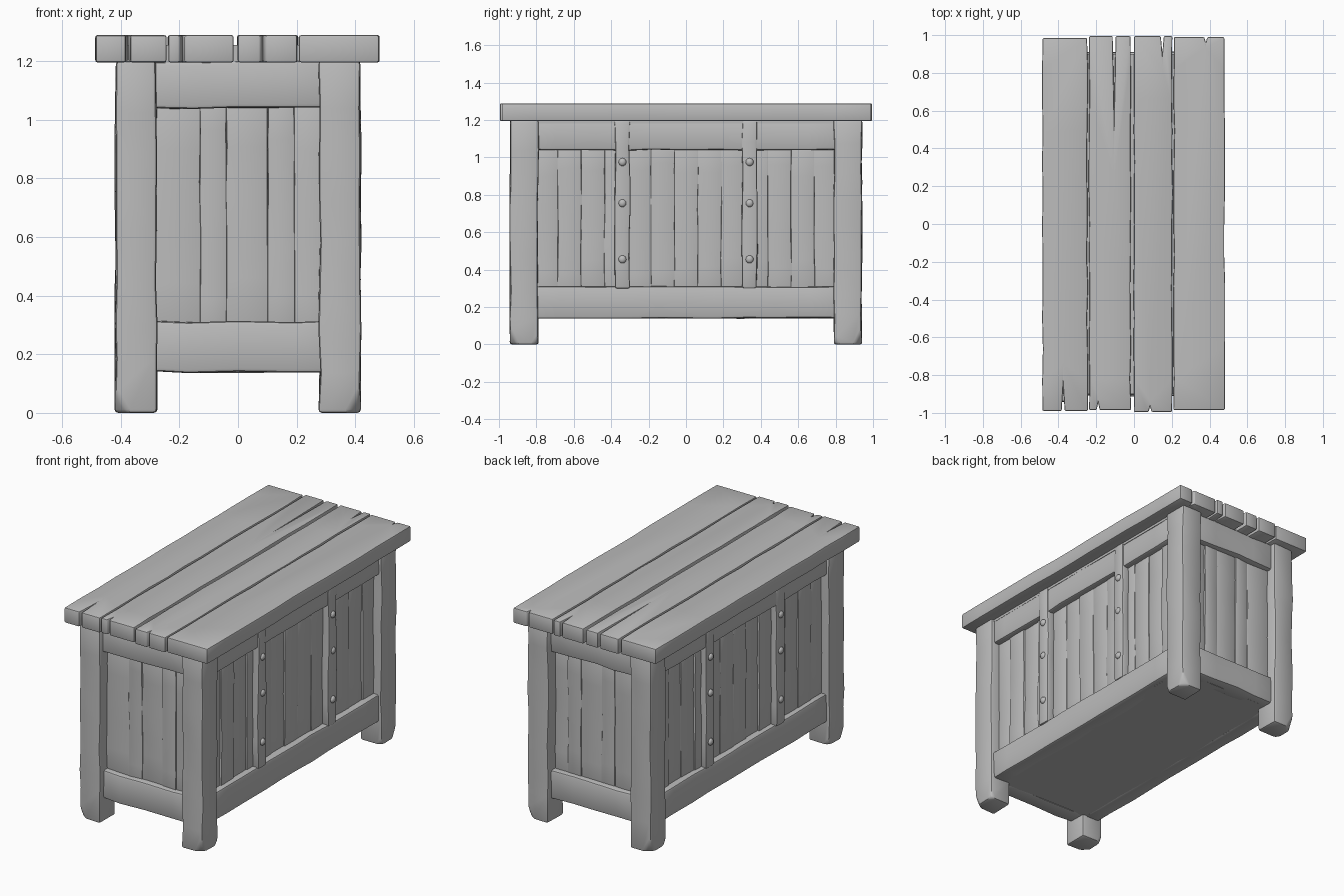
import bpy, bmesh, math, random
from mathutils import Vector

random.seed(7)
cube = bpy.data.objects.get("Cube")
if cube:
    bpy.data.objects.remove(cube, do_unlink=True)

wood = bpy.data.materials.new("plain grey wood")
wood.use_nodes = True
GREY = (0.5, 0.5, 0.5, 1)
wood.diffuse_color = GREY
wood.node_tree.nodes["Principled BSDF"].inputs["Base Color"].default_value = GREY


def finish(name, bm, bevel):
    """Soften the hard edges, shade smooth and link the part."""
    bmesh.ops.recalc_face_normals(bm, faces=bm.faces)
    if bevel:
        hard = [e for e in bm.edges if len(e.link_faces) == 2
                and e.calc_face_angle(0) > math.radians(40)]
        bmesh.ops.bevel(bm, geom=hard, offset=bevel, segments=2, profile=0.5,
                        affect='EDGES', clamp_overlap=True)
    mesh = bpy.data.meshes.new(name)
    bm.to_mesh(mesh)
    bm.free()
    mesh.shade_smooth()
    mesh.set_sharp_from_angle(angle=math.radians(40))
    mesh.materials.append(wood)
    obj = bpy.data.objects.new(name, mesh)
    bpy.context.scene.collection.objects.link(obj)
    return obj


def timber(name, lo, hi, wobble=0.004, bevel=0.012, chips=()):
    """Worn box: sliced along its length, jittered, with corners knocked off."""
    lo, hi = Vector(lo), Vector(hi)
    size, mid = hi - lo, (lo + hi) / 2
    bm = bmesh.new()
    bmesh.ops.create_cube(bm, size=1)
    for v in bm.verts:
        v.co = mid + Vector(a * b for a, b in zip(v.co, size))
    axis = max(range(3), key=lambda i: size[i])
    normal = Vector((0, 0, 0))
    normal[axis] = 1
    cuts = max(2, round(size[axis] / 0.16))
    for i in range(1, cuts):
        at = lo + size * ((i + random.uniform(-0.25, 0.25)) / cuts)
        bmesh.ops.bisect_plane(bm, geom=bm.verts[:] + bm.edges[:] + bm.faces[:],
                               plane_co=at, plane_no=normal)
    for v in bm.verts:
        for i in range(3):
            if i != axis:
                v.co[i] += random.uniform(-wobble, wobble)
    for direction, depth in chips:
        d = Vector(direction)
        corner = Vector(hi[i] if d[i] > 0 else lo[i] for i in range(3))
        cut = bmesh.ops.bisect_plane(
            bm, geom=bm.verts[:] + bm.edges[:] + bm.faces[:],
            plane_co=corner - d.normalized() * depth, plane_no=d, clear_outer=True)
        edges = [e for e in cut["geom_cut"] if isinstance(e, bmesh.types.BMEdge)]
        bmesh.ops.holes_fill(bm, edges=edges)
    return finish(name, bm, bevel)


def lid_board(name, x0, x1, front, back, notches):
    """Plank from a ragged plan outline; notches are (x, end, depth) splits."""
    pts = []
    for x, side in ((x0, 1), (x1, -1)):
        end = 1 if side > 0 else -1
        for i in range(13):
            t = i / 12
            y = front + (back - front) * (t if side > 0 else 1 - t)
            pts.append((x + random.uniform(0, 0.007) * side, y))
        cuts = [n for n in notches if n[1] == end]
        for nx, _, depth in sorted(cuts, key=lambda n: n[0] * side):
            tip = back if end > 0 else front
            for dx, dy in ((-0.008, 0), (0, depth), (0.008, 0)):
                pts.append((nx + dx * side, tip - end * dy))
    bm = bmesh.new()
    face = bm.faces.new([bm.verts.new((x, y, 1.195)) for x, y in pts])
    top = bmesh.ops.extrude_face_region(bm, geom=[face])["geom"]
    for v in top:
        if isinstance(v, bmesh.types.BMVert):
            v.co.z = 1.288
    # rounded worn tips at both ends
    for v in bm.verts:
        if v.co.y in (front, back):
            v.co.z += random.uniform(-0.005, 0.002)
    finish(name, bm, 0.012)


# Lid planks and the hidden batten beneath their gaps
lid_board("lid_plank_outer_right", -0.487, -0.243, -0.99, 0.985,
          [(-0.375, -1, 0.13)])
lid_board("lid_plank_inner_right", -0.24, -0.014, -0.985, 0.995,
          [(-0.19, -1, 0.04), (-0.105, 1, 0.4)])
lid_board("lid_plank_inner_left", -0.004, 0.206, -0.995, 0.995,
          [(0.085, -1, 0.03), (0.15, 1, 0.09)])
lid_board("lid_plank_outer_left", 0.208, 0.484, -0.985, 0.99,
          [(0.38, 1, 0.03)])
timber("lid_underside", (-0.4, -0.9, 1.18), (0.4, 0.9, 1.255), 0, 0)

# Corner posts
for sx, side in ((-1, "right"), (1, "left")):
    for sy, end in ((-1, "front"), (1, "back")):
        xs = sorted((sx * 0.277, sx * 0.418))
        ys = sorted((sy * 0.79, sy * 0.94))
        timber(f"post_{end}_{side}", (xs[0], ys[0], 0), (xs[1], ys[1], 1.2),
               0.004, 0.015,
               [((sx * 0.9, sy, -0.5), 0.028), ((sx, -sy * 0.8, -0.6), 0.016)])

# Long side frames, plank panels, upright battens and pegs
for sx, side in ((-1, "right"), (1, "left")):
    def span(inner, outer):
        return sorted((sx * inner, sx * outer))

    for part, z0, z1 in (("lower", 0.14, 0.31), ("upper", 1.04, 1.2)):
        a, b = span(0.3, 0.398)
        timber(f"{part}_rail_{side}", (a, -0.82, z0), (b, 0.82, z1), 0.003)
    count = 13
    for i in range(count):
        y = -0.81 + 1.62 * i / count
        a, b = span(0.31, 0.362 + random.uniform(-0.008, 0.008))
        timber(f"panel_board_{side}_{i + 1}", (a, y, 0.25),
               (b, y + 1.62 / count + 0.002, 1.1), 0.003, 0.005)
    for yc in (-0.34, 0.34):
        a, b = span(0.33, 0.405)
        timber(f"batten_{side}", (a, yc - 0.04, 0.3), (b, yc + 0.04, 1.198),
               0.004, 0.01)
        for z in (0.455, 0.755, 0.975):
            bm = bmesh.new()
            bmesh.ops.create_uvsphere(bm, u_segments=12, v_segments=8, radius=0.021)
            for v in bm.verts:
                v.co = Vector((v.co.x * 0.7 + sx * 0.404, v.co.y + yc, v.co.z + z))
            finish(f"peg_{side}", bm, 0)

# End frames and plank panels
for sy, end in ((-1, "front"), (1, "back")):
    for part, z0, z1 in (("lower", 0.14, 0.31), ("upper", 1.04, 1.2)):
        a, b = sorted((sy * 0.8, sy * 0.908))
        timber(f"{part}_rail_{end}", (-0.31, a, z0), (0.31, b, z1), 0.005)
    edges = (-0.3, -0.13, -0.04, 0.1, 0.19, 0.3)
    for i, (x0, x1) in enumerate(zip(edges, edges[1:])):
        a, b = sorted((sy * 0.82, sy * (0.872 + random.uniform(-0.007, 0.007))))
        timber(f"panel_board_{end}_{i + 1}", (x0, a, 0.25), (x1 + 0.002, b, 1.1),
               0.003, 0.005)

# Floor of the chest
timber("floor", (-0.36, -0.85, 0.142), (0.36, 0.85, 0.2), 0, 0)
